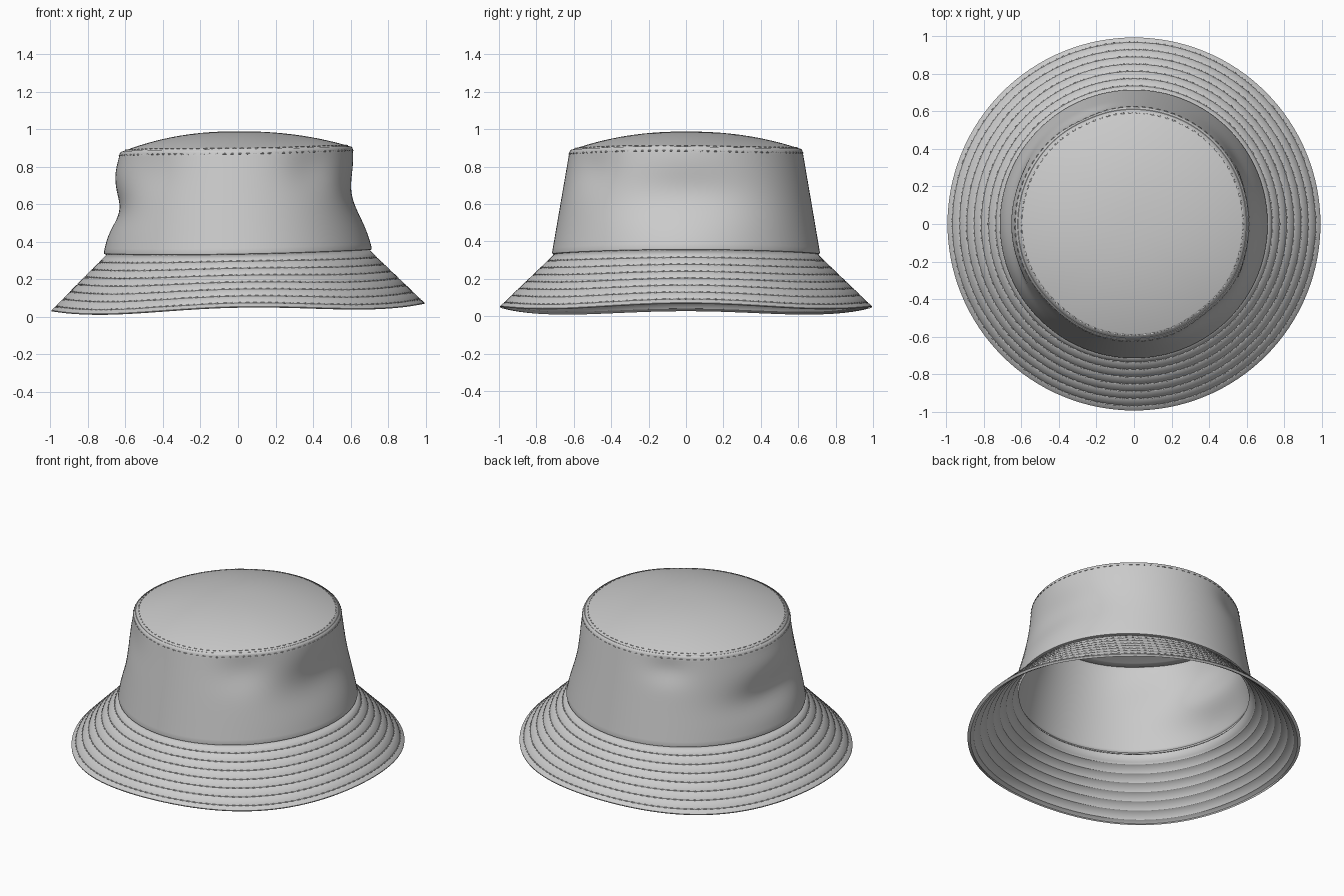
import bpy, bmesh
from math import sin, cos, pi, exp, radians
from mathutils import Matrix, Vector

if "Cube" in bpy.data.objects:
    bpy.data.objects.remove(bpy.data.objects["Cube"])

SEG = 128
ROWS = [0.085 + 0.13 * k for k in range(7)]        # brim stitch rows, edge to crown


def bump(x, centre, width):
    return exp(-((x - centre) / width) ** 2)


def turn(a, centre):
    """Signed angle difference in -pi..pi."""
    return (a - radians(centre) + pi) % (2 * pi) - pi


def polar(r, z, a):
    return Vector((r * cos(a), r * sin(a), z))


# Brim surface: s runs from the outer edge (0) up to the crown (1)
def brim_point(s, a, sink=0.0):
    edge_wave = 0.02 * cos(a) + 0.012 * cos(4 * a)
    top_wave = 0.012 * cos(a) + 0.004 * cos(2 * a)
    z = 0.039 + 0.301 * s + edge_wave * (1 - s) + top_wave * s
    return polar(0.997 - 0.297 * s - 0.7 * sink, z - 0.7 * sink, a)


# Crown wall: pinched at both sides, with smaller dents near the rim
# (angle, height, depth, angular width, height width)
DENTS = [(0, 0.53, 0.056, 0.55, 0.30), (180, 0.42, 0.046, 0.50, 0.20),
         (-52, 0.80, 0.022, 0.25, 0.22), (115, 0.83, 0.018, 0.20, 0.15),
         (225, 0.80, 0.014, 0.30, 0.25), (180, 0.80, -0.008, 0.40, 0.15)]


def rim_z(a):
    return 0.89 + 0.012 * cos(a) + 0.003 * cos(3 * a + 1)


def crown_point(t, a, inset=0.0):
    base = 0.342 + 0.012 * cos(a) + 0.006 * cos(2 * a)
    r = 0.717 - 0.095 * t - inset - 0.006 * t * cos(a)
    for ang, h, depth, wa, wt in DENTS:
        r -= depth * bump(turn(a, ang), 0, wa) * bump(t, h, wt)
    return polar(r, base + (rim_z(a) - base) * t, a)


# Domed top panel: p runs from the rim (1) to the centre (0)
def top_point(p, a):
    rim = crown_point(1, a, 0.008)
    r = Vector((rim.x, rim.y)).length * p
    z0 = rim.z + 0.002
    return polar(r, z0 + (0.988 - z0) * (1 - p ** 2.2), a)


def surface(name, rings, thickness, cap=False):
    """Skin a list of ring functions (angle -> point) and give it thickness."""
    bm = bmesh.new()
    loops = [[bm.verts.new(f(2 * pi * j / SEG)) for j in range(SEG)] for f in rings]
    for lo, hi in zip(loops, loops[1:]):
        for j in range(SEG):
            k = (j + 1) % SEG
            bm.faces.new((lo[j], lo[k], hi[k], hi[j]))
    if cap:
        c = bm.verts.new((0, 0, 0.988))
        for j in range(SEG):
            bm.faces.new((loops[-1][j], loops[-1][(j + 1) % SEG], c))
    ob = finish(name, bm)
    mod = ob.modifiers.new("cloth_thickness", 'SOLIDIFY')
    mod.thickness = thickness
    mod.offset = -1
    return ob


def finish(name, bm):
    me = bpy.data.meshes.new(name)
    bm.to_mesh(me)
    bm.free()
    ob = bpy.data.objects.new(name, me)
    bpy.context.collection.objects.link(ob)
    bpy.ops.object.select_all(action='DESELECT')
    ob.select_set(True)
    bpy.context.view_layer.objects.active = ob
    bpy.ops.object.shade_smooth_by_angle(angle=radians(40))
    return ob


def stitches(name, rows):
    """Rows of small elongated beads following ring functions."""
    bm = bmesh.new()
    for f, radius in rows:
        n = int(2 * pi * radius / 0.04)
        for i in range(n):
            a = 2 * pi * i / n
            tangent = (f(a + 0.01) - f(a - 0.01)).normalized()
            m = (Matrix.Translation(f(a)) @ tangent.to_track_quat('X', 'Z').to_matrix().to_4x4()
                 @ Matrix.Diagonal((0.014, 0.004, 0.004, 1)))
            bmesh.ops.create_icosphere(bm, subdivisions=1, radius=1, matrix=m)
    return finish(name, bm)


# Brim with a shallow groove under each stitch row
brim_rings = [lambda a: brim_point(0, a, 0.004), lambda a: brim_point(0.008, a)]
for s in ROWS:
    for ds, sink in ((-0.022, 0), (0, 0.004), (0.022, 0)):
        brim_rings.append(lambda a, s=s + ds, k=sink: brim_point(s, a, k))
brim_rings.append(lambda a: brim_point(1, a))
surface("brim", brim_rings, 0.018)

# Crown wall, rolled under at the brim seam and over at the rim
wall = [(-0.012, 0.014), (-0.004, 0.003), (0.012, 0)]
wall += [(0.012 + 0.97 * i / 24, 0) for i in range(1, 25)]
wall += [(0.995, 0.002), (1.006, 0.008), (1.004, 0.018), (0.994, 0.022)]
surface("crown_wall", [lambda a, t=t, i=i: crown_point(t, a, i) for t, i in wall], 0.014)

# Top panel
surface("crown_top", [lambda a, p=1 - i / 20: top_point(p, a) for i in range(20)], 0.012, cap=True)

# Stitching on the brim and on both sides of the rim seam
stitches("brim_stitches", [(lambda a, s=s: brim_point(s, a, 0.003), 1 - 0.3 * s) for s in ROWS])
stitches("rim_stitches", [(lambda a: crown_point(0.965, a), 0.62),
                          (lambda a: top_point(0.965, a), 0.6)])
